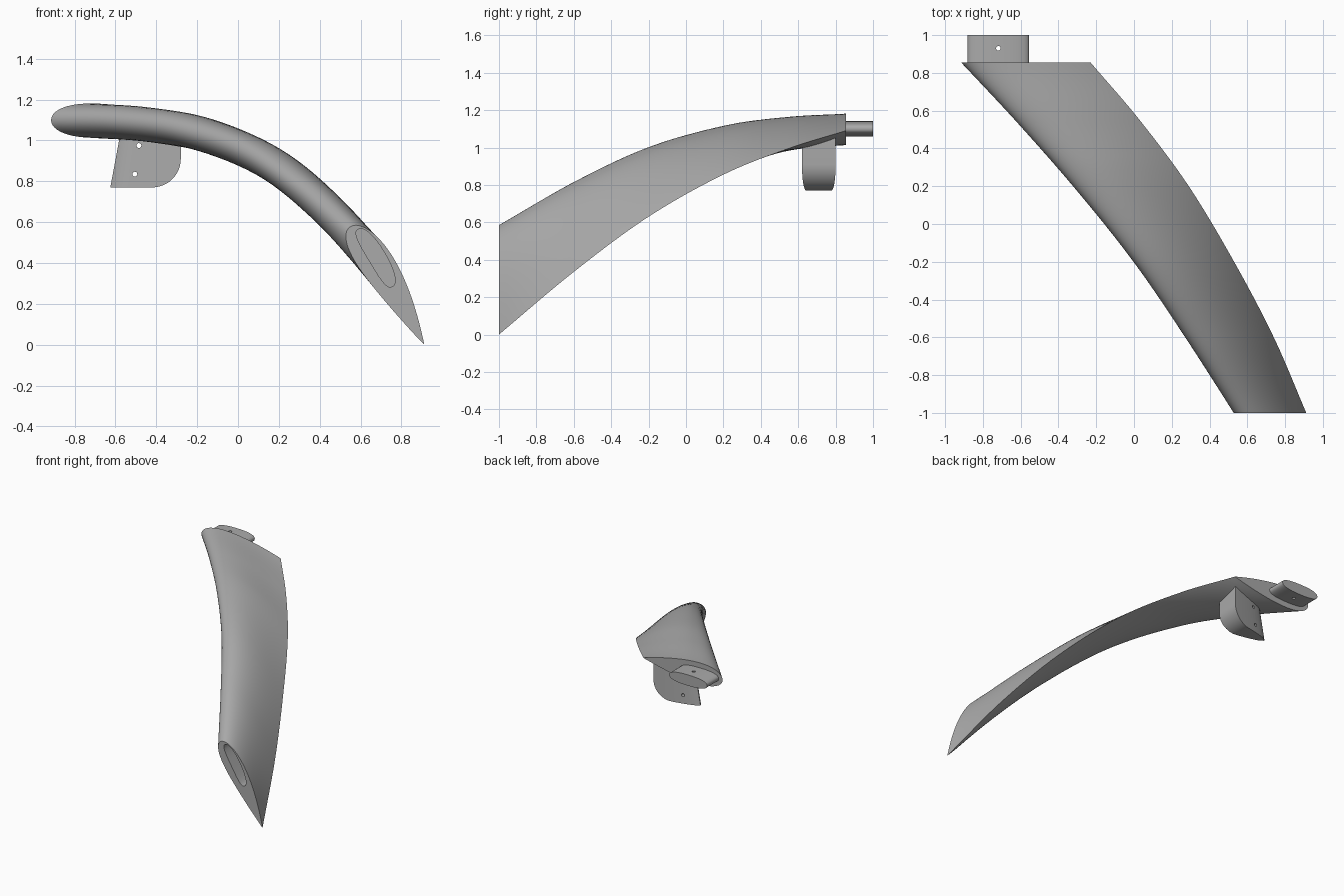
import bpy, bmesh, math
from mathutils import Vector

cube = bpy.data.objects.get("Cube")
if cube:
    bpy.data.objects.remove(cube, do_unlink=True)

grey = bpy.data.materials.new("plain_grey")
grey.use_nodes = True
colour = (0.40, 0.40, 0.40, 1)
grey.diffuse_color = colour
grey.node_tree.nodes["Principled BSDF"].inputs["Base Color"].default_value = colour


def loft(name, rings):
    """Skin a list of closed rings and cap both ends."""
    bm = bmesh.new()
    loops = [[bm.verts.new(p) for p in ring] for ring in rings]
    n = len(loops[0])
    for a, b in zip(loops, loops[1:]):
        for i in range(n):
            j = (i + 1) % n
            bm.faces.new((a[i], a[j], b[j], b[i]))
    bm.faces.new(loops[0])
    bm.faces.new(loops[-1])
    bmesh.ops.recalc_face_normals(bm, faces=bm.faces)
    mesh = bpy.data.meshes.new(name)
    bm.to_mesh(mesh)
    bm.free()
    mesh.materials.append(grey)
    obj = bpy.data.objects.new(name, mesh)
    bpy.context.collection.objects.link(obj)
    return obj


def activate(obj):
    bpy.ops.object.select_all(action='DESELECT')
    obj.select_set(True)
    bpy.context.view_layer.objects.active = obj


def cut(obj, cutter):
    mod = obj.modifiers.new("cut", 'BOOLEAN')
    mod.operation = 'DIFFERENCE'
    mod.solver = 'EXACT'
    mod.object = cutter
    activate(obj)
    bpy.ops.object.modifier_apply(modifier=mod.name)
    bpy.data.objects.remove(cutter, do_unlink=True)


def smooth(obj):
    activate(obj)
    bpy.ops.object.shade_smooth_by_angle(angle=math.radians(32))


def pin_hole(obj, location, along_y):
    rot = (math.pi / 2, 0, 0) if along_y else (0, 0, 0)
    bpy.ops.mesh.primitive_cylinder_add(vertices=16, radius=0.012, depth=0.5,
                                        location=location, rotation=rot)
    cut(obj, bpy.context.object)


def spline(keys, t):
    """Catmull-Rom through evenly spaced keys, t from 0 to 1."""
    pts = [2 * keys[0] - keys[1]] + keys + [2 * keys[-1] - keys[-2]]
    f = t * (len(keys) - 1)
    i = min(int(f), len(keys) - 2)
    f -= i
    a, b, c, d = pts[i:i + 4]
    return 0.5 * (2 * b + (c - a) * f + (2 * a - 5 * b + 4 * c - d) * f * f
                  + (3 * b - a - 3 * c + d) * f ** 3)


# Blade: an airfoil that twists and sweeps from the low tip to the high root
lead = [Vector(p) for p in [(0.55, -1, 0.578), (0.285, -0.6, 0.80), (0.005, -0.2, 0.975),
                            (-0.32, 0.2, 1.07), (-0.63, 0.55, 1.10), (-0.915, 0.855, 1.10)]]
trail = [Vector(p) for p in [(0.912, -1, 0), (0.74, -0.6, 0.335), (0.53, -0.2, 0.63),
                             (0.29, 0.2, 0.855), (0.03, 0.55, 0.995), (-0.23, 0.855, 1.09)]]


def half_thickness(s):
    return 5 * 0.168 * (0.2969 * math.sqrt(s) - 0.126 * s - 0.3516 * s ** 2
                        + 0.2843 * s ** 3 - 0.1036 * s ** 4)


def airfoil(t, steps=28):
    a, b = spline(lead, t), spline(trail, t)
    chord = b - a
    normal = Vector((-chord.z, 0, chord.x)).normalized()
    bow = 0.016 * min(1, 3 * (1 - t))
    ring = []
    for k in range(2 * steps):
        angle = math.pi * k / steps
        s = (1 + math.cos(angle)) / 2
        side = 1 if k < steps else -1
        off = side * half_thickness(s) + bow * math.sin(math.pi * s)
        ring.append(a + chord * s + normal * off)
    return ring


blade = loft("blade", [airfoil(i / 48) for i in range(49)])


# Rounded lens section shared by the tenon and its matching socket
def lens_ring(centre, tilt, y, bow=0.0, steps=40):
    ring = []
    for k in range(steps):
        a = 2 * math.pi * k / steps
        c, s = math.cos(a), math.sin(a)
        u = 0.163 * math.copysign(abs(c) ** 0.8, c)
        v = 0.042 * math.copysign(abs(s) ** 0.8, s) + bow * (1 - (u / 0.163) ** 2)
        ring.append((centre[0] + u * math.cos(tilt) - v * math.sin(tilt), y,
                     centre[1] + u * math.sin(tilt) + v * math.cos(tilt)))
    return ring


socket = loft("socket_cutter", [lens_ring((0.672, 0.425), math.radians(-59), y, 0.01)
                                for y in (-1.05, -0.85)])
cut(blade, socket)
smooth(blade)

tenon = loft("tenon", [lens_ring((-0.718, 1.1), 0, y) for y in (0.84, 1.0)])
pin_hole(tenon, (-0.718, 0.93, 1.1), False)
smooth(tenon)


# Mounting tab: wedge-like fin below the root with one rounded lower corner
def tab_ring(x, low, lean):
    half = 0.004 + 0.086 * ((x + 0.625) / 0.345) ** 0.6
    top = x + lean
    return [(x, 0.71 - half, low), (x, 0.71 + half, low),
            (top, 0.71 + half, 1.065), (top, 0.71 - half, 1.065)]


outline = [(-0.625 + 0.205 * i / 8, 0.77) for i in range(9)]
outline += [(-0.42 + 0.14 * math.sin(a), 0.91 - 0.14 * math.cos(a))
            for a in [math.pi / 2 * i / 12 for i in range(1, 13)]]
tab = loft("mounting_tab", [tab_ring(x, z, 0.055 * (-0.28 - x) / 0.345) for x, z in outline])
pin_hole(tab, (-0.485, 0.71, 0.975), True)
pin_hole(tab, (-0.505, 0.71, 0.835), True)
smooth(tab)
